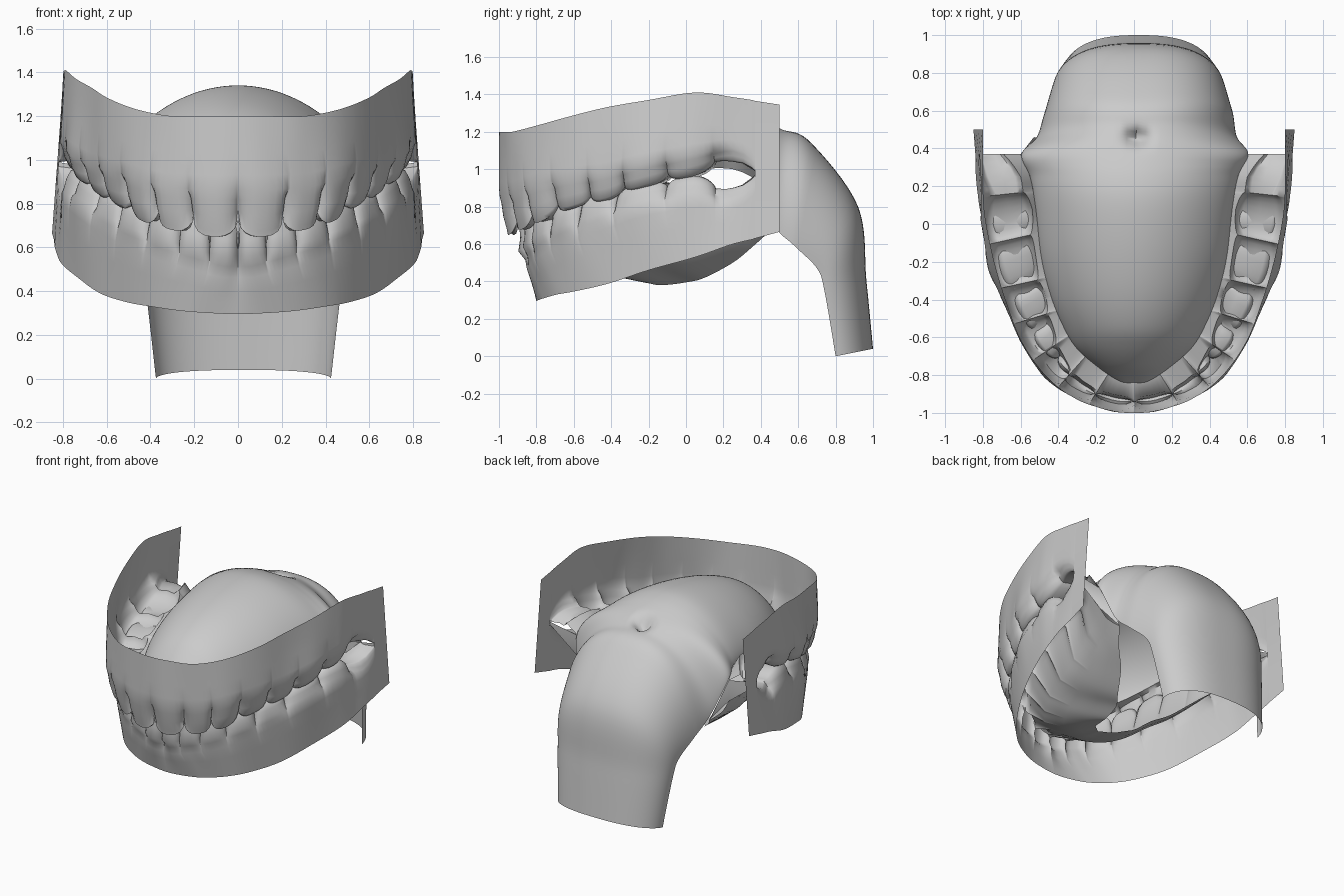
import bpy, math
from mathutils import Vector as V

if "Cube" in bpy.data.objects:
    bpy.data.objects.remove(bpy.data.objects["Cube"])

grey = bpy.data.materials.new("plain_grey")
grey.diffuse_color = (0.6, 0.6, 0.6, 1)
grey.use_nodes = True
grey.node_tree.nodes["Principled BSDF"].inputs["Base Color"].default_value = grey.diffuse_color


def spline(pts, u):
    """Catmull-Rom point at station u."""
    n = len(pts) - 1
    i = min(int(u), n - 1)
    t = u - i
    p = [V(pts[max(0, min(n, i + k))]) for k in (-1, 0, 1, 2)]
    if i == 0:  # mirror the first neighbour across the midline
        p[0] = V((-p[2].x, p[2].y, p[2].z))
    return 0.5 * (2 * p[1] + (p[2] - p[0]) * t + (2 * p[0] - 5 * p[1] + 4 * p[2] - p[3]) * t * t
                  + (3 * p[1] - p[0] - 3 * p[2] + p[3]) * t ** 3)


def sheet(name, rows, flip=False, mirror=True):
    """Open grid surface, optionally mirrored from +x to -x."""
    m = len(rows[0])
    verts = [tuple(p) for r in rows for p in r]
    faces = []
    for i in range(len(rows) - 1):
        for j in range(m - 1):
            f = (i * m + j, i * m + j + 1, (i + 1) * m + j + 1, (i + 1) * m + j)
            faces.append(f[::-1] if flip else f)
    me = bpy.data.meshes.new(name)
    me.from_pydata(verts, [], faces)
    me.materials.append(grey)
    ob = bpy.data.objects.new(name, me)
    bpy.context.collection.objects.link(ob)
    if mirror:
        ob.modifiers.new("mirror", 'MIRROR').merge_threshold = 0.002
    bpy.context.view_layer.objects.active = ob
    bpy.ops.object.select_all(action='DESELECT')
    ob.select_set(True)
    bpy.ops.object.shade_smooth_by_angle(angle=math.radians(60))
    return ob


# Stations run from the midline, through seven tooth centres, to the back
half_thick = [.02, .02, .025, .05, .07, .085, .105, .115, .08, .04]
crown = [.24, .24, .22, .22, .18, .16, .14, .13, .08, .05]

up_rim = [(0, -1, 1.2), (.13, -.985, 1.2), (.3, -.93, 1.2), (.46, -.81, 1.23), (.59, -.63, 1.28),
          (.67, -.43, 1.33), (.74, -.2, 1.37), (.79, .05, 1.41), (.8, .25, 1.385), (.8, .37, 1.365)]
up_tip = [(0, -.94, .65), (.12, -.93, .65), (.29, -.86, .68), (.41, -.75, .72), (.5, -.58, .79),
          (.56, -.41, .83), (.63, -.21, .9), (.66, .05, .96), (.69, .25, 1.04), (.74, .37, .99)]
up_inner = [(0, -.84, .8), (.08, -.83, .8), (.2, -.75, .82), (.31, -.65, .85), (.38, -.53, .88),
            (.44, -.38, .92), (.49, -.18, .96), (.52, .08, 1.0), (.55, .25, 1.0), (.6, .37, .95)]

low_rim = [(0, -.8, .295), (.13, -.79, .3), (.26, -.76, .31), (.4, -.69, .33), (.51, -.58, .35),
           (.63, -.41, .39), (.73, -.2, .46), (.81, .05, .53), (.835, .25, .6), (.84, .37, .63)]
low_tip = [(0, -.87, .73), (.07, -.87, .73), (.2, -.83, .75), (.32, -.75, .79), (.44, -.61, .82),
           (.52, -.44, .86), (.6, -.22, .92), (.65, .05, .965), (.69, .25, .9), (.74, .37, .97)]
low_inner = [(0, -.72, .55), (.06, -.72, .55), (.15, -.69, .55), (.24, -.62, .55), (.32, -.5, .57),
             (.38, -.35, .6), (.44, -.15, .62), (.5, .06, .68), (.55, .25, .75), (.6, .37, .8)]
low_floor = [(0, -.36, .42), (.03, -.34, .42), (.07, -.3, .41), (.1, -.2, .39), (.12, -.13, .38),
             (.15, 0, .395), (.22, .1, .42), (.32, .25, .5), (.42, .35, .58), (.5, .45, .67)]


def lerp_list(vals, u):
    i = min(int(u), len(vals) - 2)
    return vals[i] + (vals[i + 1] - vals[i]) * (u - i)


def tooth_weight(u):
    """1 in the middle of a tooth, 0 in the gap between two teeth."""
    t = u - 1 if u < 1 else 2 * (u - max(1, round(u)))
    return max(0, 1 - abs(t) ** 3) ** 0.6


# Sample closely near the gaps between teeth
samples = [0]
edges = [0] + [k + .5 for k in range(1, 8)]
for a, b in zip(edges, edges[1:]):
    samples += [a + (b - a) * (1 - math.cos(math.pi * k / 10)) / 2 for k in range(1, 11)]
samples += [7.65, 7.8, 8, 8.33, 8.67, 9]


def flap_x(z):
    return .8 + .04 * (1.365 - z) / .735


def jaw(name, rim, tip, inner, s, floor=None):
    """Gum wall, teeth and inner gum as one folded sheet; s is +1 upper, -1 lower."""
    rows = []
    for u in samples:
        r, t, i = spline(rim, u), spline(tip, u), spline(inner, u)
        th, h = lerp_list(half_thick, u), lerp_list(crown, u)
        w = tooth_weight(u) if u < 7.5 else min(1, (u - 7.5) * 2)
        gap = 1 - w
        n = V((t.x - i.x, t.y - i.y, 0)).normalized()
        # lower front gum leans inward below the teeth
        m = .04 if s > 0 else -.045 + .085 * min(1, u / 6)
        lip = .02 if s > 0 else -.01 + .03 * min(1, u / 6)

        def at(off, z):
            return t + n * off + V((0, 0, s * z))
        margin = at(th + m, h)
        wall = r.lerp(margin, .55)
        rise = gap * h * .32
        row = [r, r.lerp(wall, .5), wall, margin.lerp(wall, .3), at(th + m - .012 * gap, h * .9),
               at(th + lip + .01 - .035 * gap, h * .7),
               at(th + lip - .04 * gap, h * .4 + rise * .3),
               at(th - .035 * gap, h * .1 + rise * .8),
               at(th * .75 - .02 * gap, rise),
               at(0, rise + .01),
               at(-th * .75 + .02 * gap, rise),
               at(-th + .03 * gap, h * .2 + rise * .8),
               at(-th - .01 + .02 * gap, h * .5 + rise * .2), i]
        # the outer wall runs into the cheek flap at the back
        k = max(0, (u - 7.5) / 1.5)
        for p in row[:9]:
            p.x += (flap_x(p.z) - p.x) * k
            p.y += (.37 - p.y) * k ** 4
        if floor:
            f = spline(floor, u)
            row += [i.lerp(f, .33) - V((0, 0, .03)), i.lerp(f, .67) - V((0, 0, .02)), f]
        if u == 0:
            for p in row:
                p.x = 0
        rows.append(row)
    return sheet(name, rows, s < 0)


jaw("upper_gum_and_teeth", up_rim, up_tip, up_inner, 1)
jaw("lower_gum_and_teeth", low_rim, low_tip, low_inner, -1, low_floor)

# Palate dome flowing back into the half-open throat: centre line and side edge
centre = [(0, -.84, .8), (0, -.81, .85), (0, -.75, .96), (0, -.65, 1.08), (0, -.54, 1.17), (0, -.36, 1.25),
          (0, -.13, 1.31), (0, .1, 1.34), (0, .25, 1.325), (0, .4, 1.27), (0, .52, 1.215), (0, .67, 1.14),
          (0, .92, .8), (0, .965, .4), (0, 1, .04)]
side = up_inner + [(.53, .46, .71), (.5, .58, .59), (.46, .7, .47), (.44, .74, .35), (.4, .8, 0)]
rows = []
for k in range((len(centre) - 1) * 8 + 1):
    u = k / 8
    c, e = spline(centre, u), spline(side, u)
    back = max(0, min(1, (u - 8.5) / 2.5))
    row = []
    for j in range(-24, 25):
        a = abs(j) / 24 * math.pi / 2
        p = e + (c - e) * max(0, math.cos(a)) ** (1.4 - .4 * back)
        p.x = math.copysign(e.x * math.sin(a) ** (1 - .22 * back), j) + .025 * back
        # dimple of the hanging tip in the soft palate
        p.z -= .1 * math.exp(-((p.x - .015) ** 2 + (p.y - .46) ** 2) / .0022) * (u < 13)
        row.append(p)
    rows.append(row)
sheet("palate_and_throat", rows, True, False)

# Cheek flaps joining both gum walls behind the teeth
ends = []
for y, top, bot, xb in ((.37, 1.365, .63, .84), (.5, 1.345, .665, .85)):
    ends.append([V((.8 + (xb - .8) * k / 4, y, top + (bot - top) * k / 4)) for k in range(5)])
sheet("cheek_flap", ends)

# Tissue behind the last molars joining the upper and lower jaw
sheet("molar_pillar", [[V((.82, .37, .99)), V((.6, .37, .95)), V((.53, .46, .71))],
                       [V((.82, .37, .97)), V((.6, .37, .8)), V((.5, .45, .67))]])
